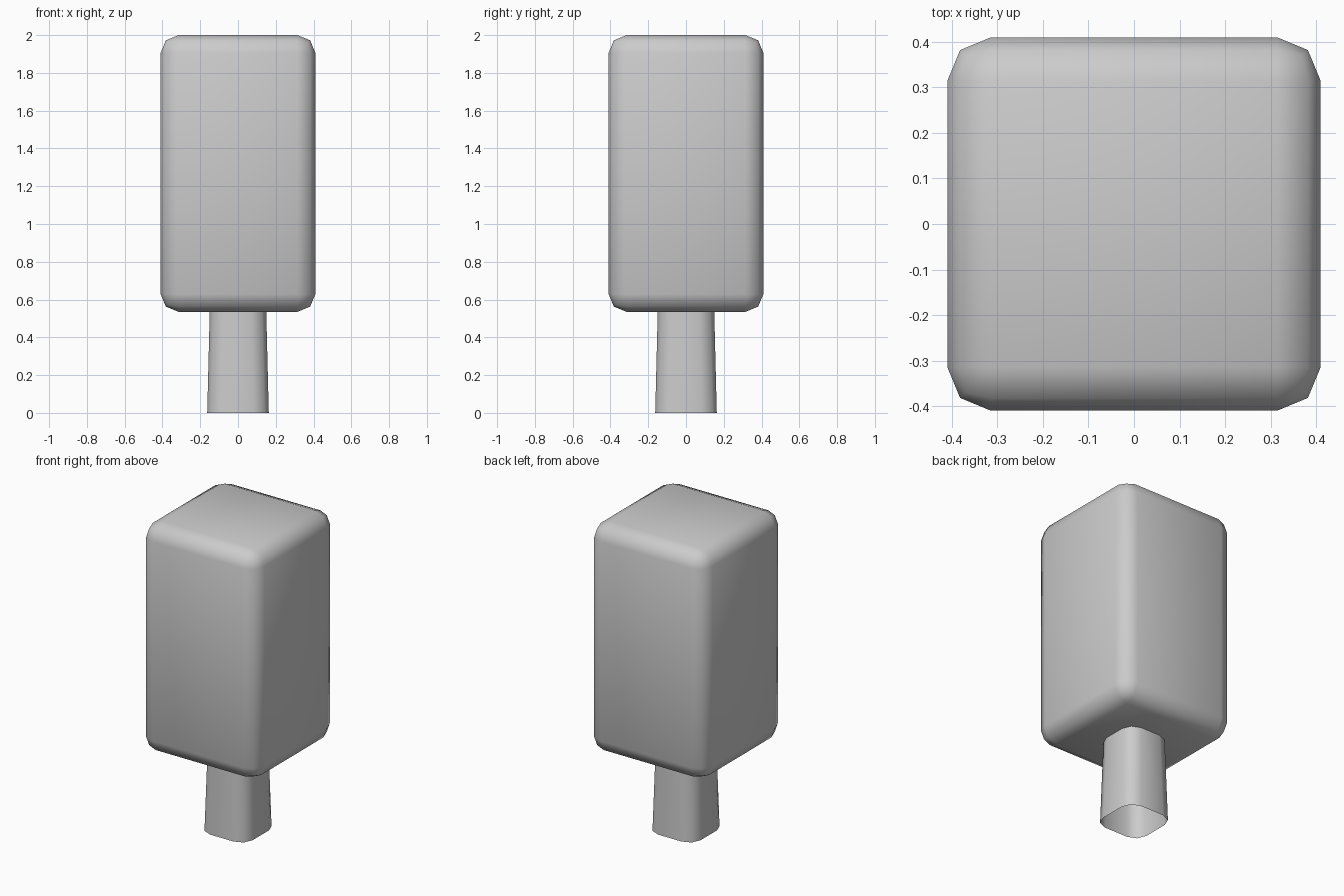
import bpy
import bmesh

cube = bpy.data.objects.get("Cube")
if cube:
    bpy.data.objects.remove(cube, do_unlink=True)

grey = bpy.data.materials.new("plain grey")
grey.use_nodes = True
colour = (0.6, 0.6, 0.6, 1)
grey.diffuse_color = colour
grey.node_tree.nodes["Principled BSDF"].inputs["Base Color"].default_value = colour


def rounded_block(name, bottom, top, half_bottom, half_top, radius, open_ends=False):
    """Square block with rounded edges; open ends leave a hollow tube."""
    bm = bmesh.new()
    bmesh.ops.create_cube(bm, size=2)
    for v in bm.verts:
        upper = v.co.z > 0
        half = half_top if upper else half_bottom
        v.co = (v.co.x * half, v.co.y * half, top if upper else bottom)
    edges = bm.edges[:]
    if open_ends:
        edges = [e for e in edges if abs(e.verts[0].co.z - e.verts[1].co.z) > 0.1]
    bmesh.ops.bevel(bm, geom=edges, offset=radius, offset_type='OFFSET',
                    segments=2, profile=0.5, affect='EDGES')
    bm.normal_update()
    if open_ends:
        caps = [f for f in bm.faces if abs(f.normal.z) > 0.9]
        bmesh.ops.delete(bm, geom=caps, context='FACES')
    for f in bm.faces:
        f.smooth = True
    mesh = bpy.data.meshes.new(name)
    bm.to_mesh(mesh)
    bm.free()
    mesh.materials.append(grey)
    obj = bpy.data.objects.new(name, mesh)
    bpy.context.collection.objects.link(obj)
    return obj


# Tall leafy block
rounded_block("crown", 0.535, 2.0, 0.41, 0.41, 0.095)
# Hollow tapered trunk, reaching just inside the crown
rounded_block("trunk", 0.0, 0.56, 0.163, 0.149, 0.08, open_ends=True)
